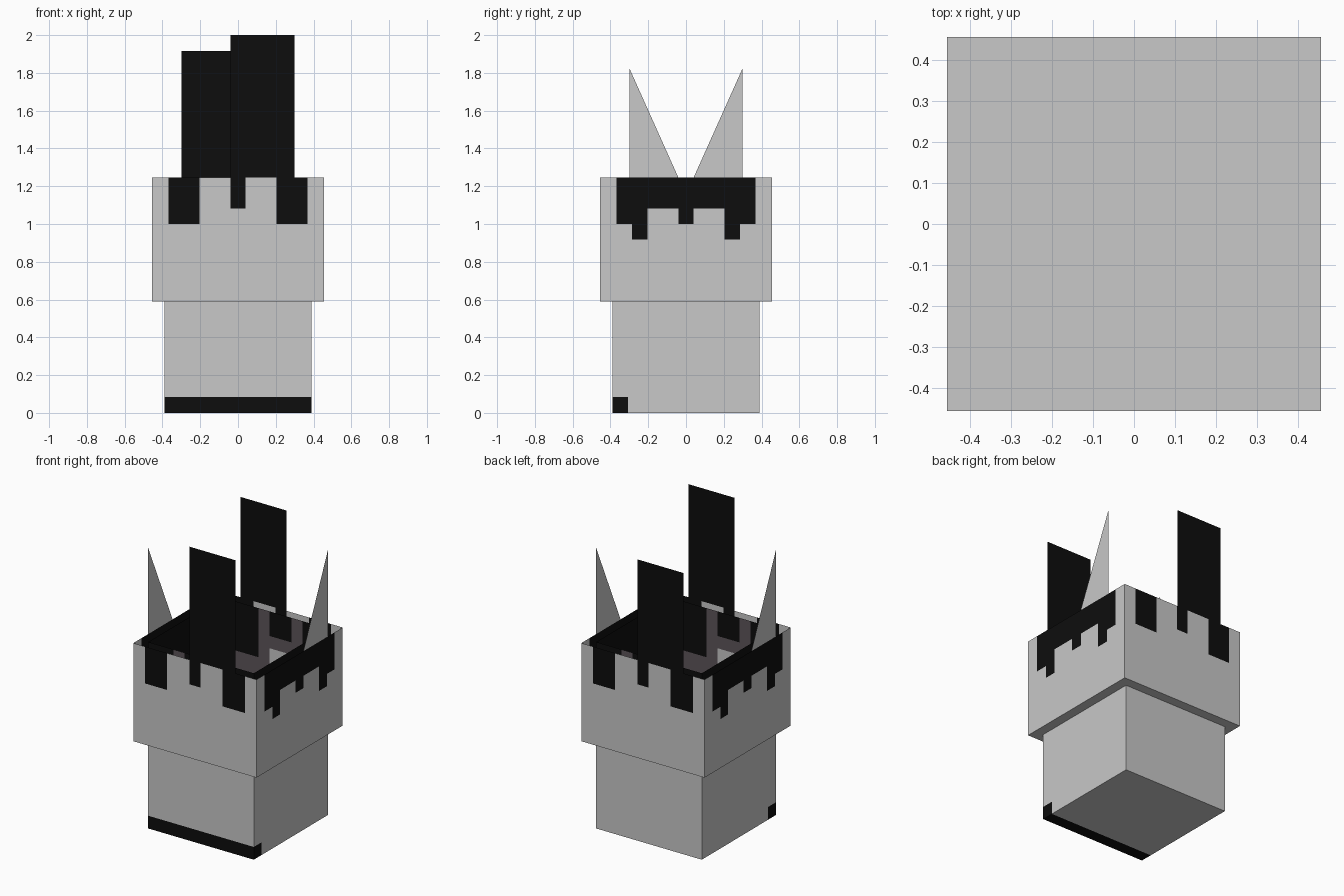
import bpy, bmesh

if "Cube" in bpy.data.objects:
    bpy.data.objects.remove(bpy.data.objects["Cube"])

P = 0.082           # size of one painted square
TOP = 1.245
HAT, BODY = 0.455, 0.39


def material(name, rgb):
    m = bpy.data.materials.new(name)
    m.diffuse_color = (*rgb, 1)
    m.use_nodes = True
    m.node_tree.nodes["Principled BSDF"].inputs["Base Color"].default_value = m.diffuse_color
    return m


MATS = [material("pale grey", (0.58, 0.58, 0.58)),
        material("black", (0.004, 0.004, 0.004)),
        material("dark mauve", (0.108, 0.09, 0.10))]
GREY, BLACK, MAUVE = 0, 1, 2


def finish(name, bm):
    bmesh.ops.remove_doubles(bm, verts=bm.verts, dist=1e-5)
    me = bpy.data.meshes.new(name)
    bm.to_mesh(me)
    bm.free()
    for m in MATS:
        me.materials.append(m)
    ob = bpy.data.objects.new(name, me)
    bpy.context.collection.objects.link(ob)
    return ob


def sheet(bm, us, vs, place, colour):
    """Grid of flat cells; place maps (u, v) to a point, colour picks a material."""
    for u0, u1 in zip(us, us[1:]):
        for v0, v1 in zip(vs, vs[1:]):
            corners = [(u0, v0), (u1, v0), (u1, v1), (u0, v1)]
            f = bm.faces.new([bm.verts.new(place(*c)) for c in corners])
            f.material_index = colour((u0 + u1) / 2, (v0 + v1) / 2)


def open_box(name, half, zs, end_colour, side_colour, base_colour):
    """Four painted walls and a floor, open at the top."""
    bm = bmesh.new()
    us = [-half] + [(k - 4.5) * P for k in range(10) if abs(k - 4.5) * P < half] + [half]
    sheet(bm, us, zs, lambda u, z: (u, -half, z), lambda u, z: end_colour(u, z, True))
    sheet(bm, us, zs, lambda u, z: (-u, half, z), lambda u, z: end_colour(u, z, False))
    sheet(bm, us, zs, lambda u, z: (half, u, z), side_colour)
    sheet(bm, us, zs, lambda u, z: (-half, -u, z), lambda u, z: side_colour(-u, z))
    sheet(bm, us, us, lambda u, v: (u, -v, zs[0]), lambda u, v: base_colour(-v))
    return finish(name, bm)


# Wide upper shell with dripping black edge
def hat_end(u, z, front):
    a = abs(u) / P
    if 2.5 < a < 4.5:
        return BLACK if z > TOP - 3 * P else GREY
    return BLACK if a < 0.5 and z > TOP - 2 * P else GREY


def hat_side(u, z):
    a = abs(u) / P
    if a > 4.5:
        return GREY
    depth = 3 if a > 3.5 or a < 0.5 else 4 if a > 2.5 else 2
    return BLACK if z > TOP - depth * P else GREY


drips = [TOP - 4 * P, TOP - 3 * P, TOP - 2 * P, TOP]
open_box("upper_shell", HAT, [0.59] + drips, hat_end, hat_side, lambda y: GREY)


# Narrow body: black front hem, dark lining where it rises inside the shell
def body_end(u, z, front):
    if z < 0.085:
        return BLACK if front else GREY
    if z < 0.62:
        return GREY
    a = -u / P
    if a < -1.5 or a > 2.5:
        return BLACK if z > TOP - 4 * P else MAUVE
    if -0.5 < a < 1.5:
        return BLACK if z > TOP - 2 * P else MAUVE if z > TOP - 3 * P else GREY
    return MAUVE


def body_side(y, z):
    if z < 0.085:
        return BLACK if y < -3.6 * P else GREY
    return GREY if z < 0.62 else BLACK if z > TOP - 3 * P else MAUVE


body = open_box("body", BODY, [0, 0.085, 0.62] + drips, body_end, body_side,
                lambda y: BLACK if y < -3.6 * P else GREY)
# widen the hem strip on the sides and floor to one full square
for v in body.data.vertices:
    if v.co.z < 0.1 and abs(v.co.y + 3.5 * P) < 0.001:
        v.co.y = -0.308


# Flat upright pieces standing on the shell rim
def plate(name, points, mat):
    bm = bmesh.new()
    f = bm.faces.new([bm.verts.new(p) for p in points])
    f.material_index = mat
    return finish(name, bm)


for name, s, top in (("front_panel", 1, 2.0), ("back_panel", -1, 1.915)):
    plate(name, [(-0.04 * s, -HAT * s, TOP), (0.30 * s, -HAT * s, TOP),
                 (0.30 * s, -HAT * s, top), (-0.04 * s, -HAT * s, top)], BLACK)

for name, s in (("right_ear", 1), ("left_ear", -1)):
    plate(name, [(HAT * s, 0.04 * s, TOP), (HAT * s, 0.30 * s, TOP),
                 (HAT * s, 0.30 * s, 1.825)], GREY)
